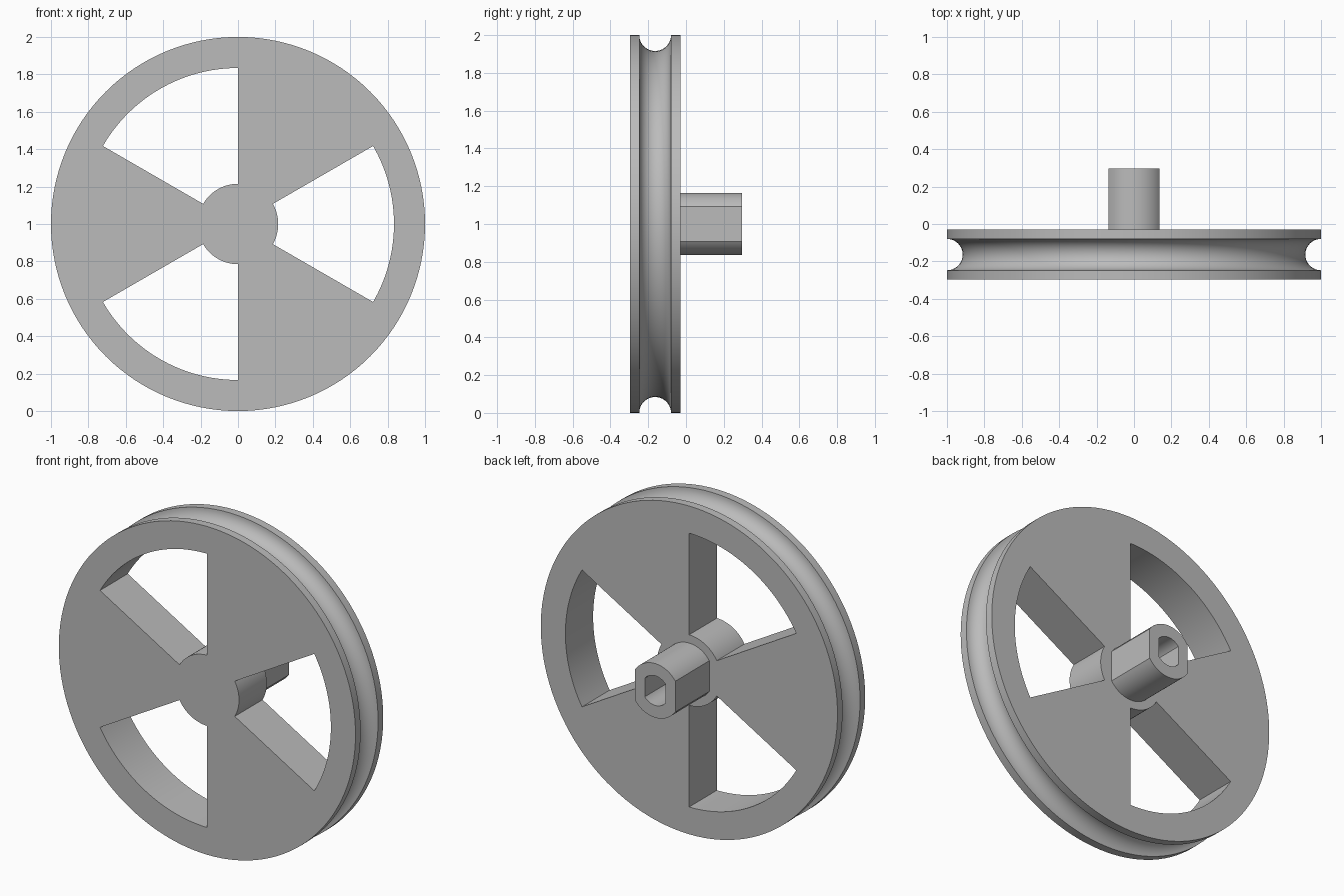
import bpy, bmesh
from math import sin, cos, pi, radians, asin, sqrt

if "Cube" in bpy.data.objects:
    bpy.data.objects.remove(bpy.data.objects["Cube"])

FRONT, BACK, TIP = -0.297, -0.03, 0.297   # wheel faces and shaft end along y
CZ = 1.0                                  # axle height
SEG = 128

grey = bpy.data.materials.new("plain grey")
grey.use_nodes = True
colour = (0.5, 0.5, 0.5, 1)
grey.diffuse_color = colour
grey.node_tree.nodes["Principled BSDF"].inputs["Base Color"].default_value = colour


def finish(bm, name):
    bmesh.ops.recalc_face_normals(bm, faces=bm.faces)
    mesh = bpy.data.meshes.new(name)
    bm.to_mesh(mesh)
    bm.free()
    obj = bpy.data.objects.new(name, mesh)
    bpy.context.collection.objects.link(obj)
    mesh.materials.append(grey)
    return obj


def prism(name, outline, y0, y1):
    """Extrude an (x, z) outline around the axle from y0 to y1."""
    bm = bmesh.new()
    face = bm.faces.new([bm.verts.new((x, y0, CZ + z)) for x, z in outline])
    new = bmesh.ops.extrude_face_region(bm, geom=[face])["geom"]
    bmesh.ops.translate(bm, vec=(0, y1 - y0, 0),
                        verts=[v for v in new if isinstance(v, bmesh.types.BMVert)])
    return finish(bm, name)


def lathe(name, profile):
    """Spin a (radius, y) profile, with both ends capped, about the axle."""
    bm = bmesh.new()
    rings = []
    for r, y in profile:
        rings.append([bm.verts.new((r * cos(2 * pi * i / SEG), y, CZ + r * sin(2 * pi * i / SEG)))
                      for i in range(SEG)])
    for a, b in zip(rings, rings[1:]):
        for i in range(SEG):
            j = (i + 1) % SEG
            bm.faces.new((a[i], a[j], b[j], b[i]))
    bm.faces.new(rings[0])
    bm.faces.new(rings[-1])
    return finish(bm, name)


def arc(r, a0, a1, n):
    return [(r * cos(a0 + (a1 - a0) * i / n), r * sin(a0 + (a1 - a0) * i / n))
            for i in range(n + 1)]


def double_d(r, half_width):
    """Circle with two flats at x = +-half_width."""
    a = asin(half_width / r)
    return arc(r, pi / 2 - a, pi / 2 + a, 24) + arc(r, 1.5 * pi - a, 1.5 * pi + a, 24)


def cut(obj, cutter):
    cutter.hide_render = True
    mod = obj.modifiers.new("cut", 'BOOLEAN')
    mod.operation, mod.solver, mod.object = 'DIFFERENCE', 'EXACT', cutter
    bpy.ops.object.select_all(action='DESELECT')
    bpy.context.view_layer.objects.active = obj
    obj.select_set(True)
    bpy.ops.object.modifier_apply(modifier=mod.name)
    bpy.data.objects.remove(cutter)


# Wheel with a round belt groove in its rim
mid, groove = (FRONT + BACK) / 2, 0.084
section = [(1 - groove * sin(pi * i / 20), mid - groove * cos(pi * i / 20)) for i in range(21)]
wheel = lathe("grooved_wheel", [(1, FRONT)] + section + [(1, BACK)])

# Three sector openings leave three broad spokes
for k in range(3):
    a0 = radians(-30 + 120 * k)
    a1 = a0 + radians(60)
    opening = arc(0.834, a0, a1, 32) + arc(0.215, a1, a0, 20)
    cut(wheel, prism("opening_cutter", opening, FRONT - 0.1, BACK + 0.1))

# Hollow shaft with two flats, standing on the back of the wheel
shaft = prism("flatted_shaft", double_d(0.165, 0.136), BACK, TIP)
bore = double_d(0.09, 0.07)
cut(shaft, prism("bore_cutter", bore, BACK - 0.1, TIP + 0.1))

for obj in (wheel, shaft):
    bpy.ops.object.select_all(action='DESELECT')
    bpy.context.view_layer.objects.active = obj
    obj.select_set(True)
    bpy.ops.object.shade_smooth_by_angle(angle=radians(30))
